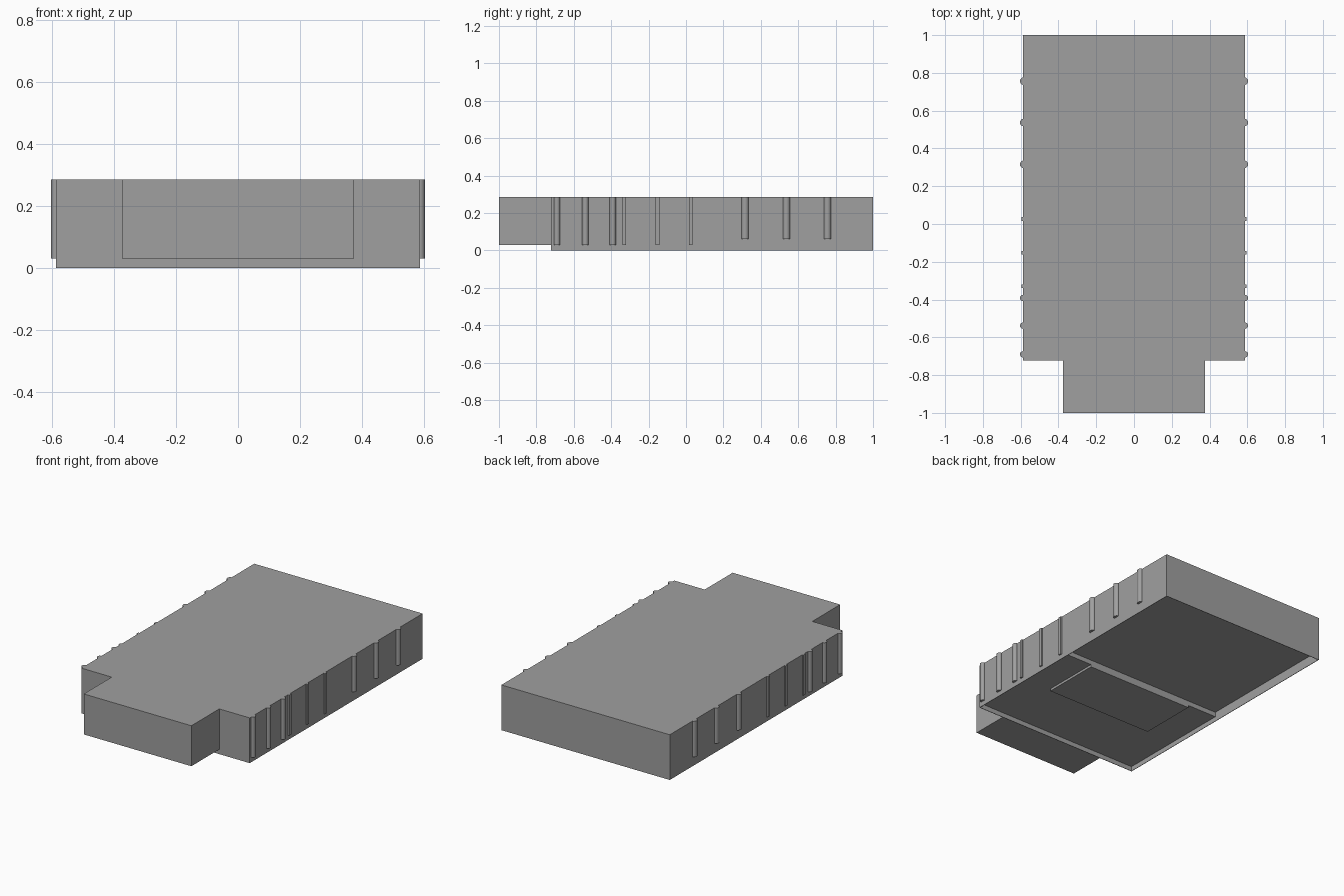
import bpy
import math

old = bpy.data.objects.get("Cube")
if old:
    bpy.data.objects.remove(old, do_unlink=True)

# One plain grey for the whole casing
grey = bpy.data.materials.new("plain grey")
grey.use_nodes = True
GREY = (0.35, 0.35, 0.35, 1)
grey.diffuse_color = GREY
grey.node_tree.nodes["Principled BSDF"].inputs["Base Color"].default_value = GREY

W, TOP = 0.587, 0.285           # half width and height of the casing
FRONT, BACK, STEP = -0.722, 1.0, 0.052
RIM = 0.003                     # thickness of the skirt around the underside
FRONT_FLOOR, BACK_FLOOR = 0.03, 0.06


def finish(name):
    ob = bpy.context.object
    ob.name = ob.data.name = name
    ob.data.materials.append(grey)
    return ob


def box(name, x, y, z):
    """Box from (min, max) pairs."""
    bpy.ops.mesh.primitive_cube_add(size=1, location=[sum(p) / 2 for p in (x, y, z)])
    ob = finish(name)
    ob.scale = [p[1] - p[0] for p in (x, y, z)]
    bpy.ops.object.transform_apply(location=True, rotation=False, scale=True)
    return ob


def boolean(target, tool, operation):
    """Apply a boolean and discard the tool."""
    tool.hide_render = True
    bpy.context.view_layer.objects.active = target
    mod = target.modifiers.new(operation.lower(), 'BOOLEAN')
    mod.object, mod.operation, mod.solver = tool, operation, 'EXACT'
    bpy.ops.object.modifier_apply(modifier=mod.name)
    bpy.data.objects.remove(tool, do_unlink=True)


# Casing: main block hollowed underneath in two depths, plus a front tongue
casing = box("casing", (-W, W), (FRONT, BACK), (0, TOP))
inner = (RIM - W, W - RIM)
boolean(casing, box("front_cutter", inner, (FRONT + RIM, BACK - RIM),
                    (-0.1, FRONT_FLOOR)), 'DIFFERENCE')
boolean(casing, box("back_cutter", inner, (STEP, BACK - RIM),
                    (-0.1, BACK_FLOOR)), 'DIFFERENCE')
boolean(casing, box("tongue", (-0.375, 0.375), (-1, FRONT + 0.05),
                    (FRONT_FLOOR, TOP)), 'UNION')

# Raised plate under the front floor
box("underside_plate", (-0.375, 0.375), (-0.322, STEP), (0.015, FRONT_FLOOR + 0.01))

# Ribs along both sides
for side, sign in (("left", 1), ("right", -1)):
    rounds = [(y, 0.017, FRONT_FLOOR) for y in (-0.69, -0.538, -0.392)]
    rounds += [(y, 0.02, BACK_FLOOR) for y in (0.316, 0.537, 0.756)]
    for y, radius, bottom in rounds:
        bpy.ops.mesh.primitive_cylinder_add(
            vertices=16, radius=radius, depth=TOP - bottom,
            location=(sign * (0.604 - radius), y, (TOP + bottom) / 2))
        finish(side + "_round_rib")
        bpy.ops.object.shade_smooth_by_angle(angle=math.radians(40))
    for y in (-0.33, -0.152, 0.026):
        x = sorted((sign * (W - 0.01), sign * 0.596))
        box(side + "_flat_rib", x, (y - 0.01, y + 0.01), (FRONT_FLOOR, TOP))
